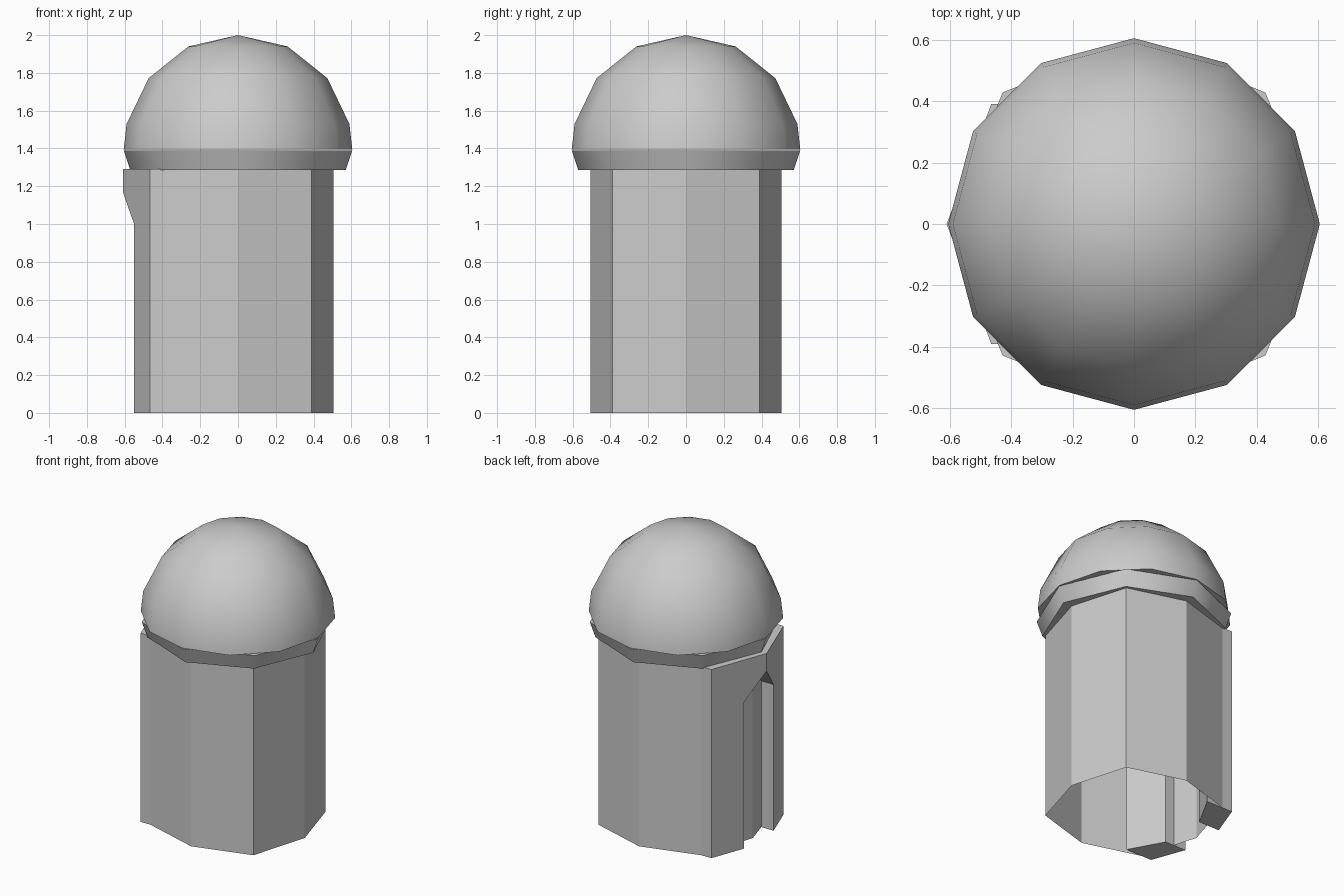
import bpy, bmesh, math

if "Cube" in bpy.data.objects:
    bpy.data.objects.remove(bpy.data.objects["Cube"])

def finish(name, bm, smooth=None):
    bmesh.ops.remove_doubles(bm, verts=bm.verts, dist=0.0005)
    bmesh.ops.recalc_face_normals(bm, faces=bm.faces)
    me = bpy.data.meshes.new(name)
    bm.to_mesh(me)
    bm.free()
    ob = bpy.data.objects.new(name, me)
    bpy.context.collection.objects.link(ob)
    if smooth:
        bpy.ops.object.select_all(action='DESELECT')
        ob.select_set(True)
        bpy.context.view_layer.objects.active = ob
        bpy.ops.object.shade_smooth_by_angle(angle=math.radians(smooth))
    return ob

def lathe(name, profile, sides, caps=(), smooth=None, flat_ratio=1.0):
    """Stack of rings; profile is (radius, z). flat_ratio scales the even corners."""
    bm = bmesh.new()
    rings = []
    for r, z in profile:
        ring = []
        for i in range(sides):
            a = 2 * math.pi * i / sides
            k = r * (flat_ratio if i % 2 == 0 else 1.0)
            ring.append(bm.verts.new((k * math.cos(a), k * math.sin(a), z)))
        rings.append(ring)
    for lo, hi in zip(rings, rings[1:]):
        for i in range(sides):
            j = (i + 1) % sides
            bm.faces.new((lo[i], lo[j], hi[j], hi[i]))
    for c in caps:
        bm.faces.new(rings[c])
    return finish(name, bm, smooth)

# Eight-sided hollow tower wall, open underneath
lathe("tower_wall", [(0.5515, 0), (0.5515, 1.285)], 8, flat_ratio=0.505 / 0.5515)

# Eight-sided flared skirt under the dome
lathe("dome_skirt", [(0.57, 1.285), (0.605, 1.39)], 8, caps=(0, 1), smooth=50)

# Twelve-sided dome: seven-ring sphere cut at its equator
R, CZ = 0.605, 1.395
bm = bmesh.new()
angles = [math.pi / 2] + [math.pi * k / 7 for k in (3, 2, 1)]
rings = [[bm.verts.new((R * math.sin(t) * math.cos(math.pi * i / 6),
                        R * math.sin(t) * math.sin(math.pi * i / 6),
                        CZ + R * math.cos(t))) for i in range(12)] for t in angles]
top = bm.verts.new((0, 0, CZ + R))
for lo, hi in zip(rings, rings[1:]):
    for i in range(12):
        j = (i + 1) % 12
        bm.faces.new((lo[i], lo[j], hi[j], hi[i]))
for i in range(12):
    bm.faces.new((rings[-1][i], rings[-1][(i + 1) % 12], top))
bm.faces.new(rings[0])
finish("dome", bm, 50)

# Projecting porch with a pointed doorway, half profile (y, z) then mirrored
half = [(0.39, 0), (0.39, 1.29), (0, 1.29), (0, 1.17), (0.161, 1.0), (0.161, 0)]
bm = bmesh.new()
outer = [bm.verts.new((-0.61 + 0.145 * y / 0.39, y, z)) for y, z in half]
inner = [bm.verts.new((-0.48 + 0.55 * y, y, z)) for y, z in half]
bm.faces.new(outer)
bm.faces.new(inner)
for i in range(len(half)):
    if i != 2:  # the mirror plane stays open
        j = (i + 1) % len(half)
        bm.faces.new((outer[i], outer[j], inner[j], inner[i]))
geom = bm.verts[:] + bm.edges[:] + bm.faces[:]
copy = bmesh.ops.duplicate(bm, geom=geom)["geom"]
for v in copy:
    if isinstance(v, bmesh.types.BMVert):
        v.co.y *= -1
finish("door_porch", bm)
